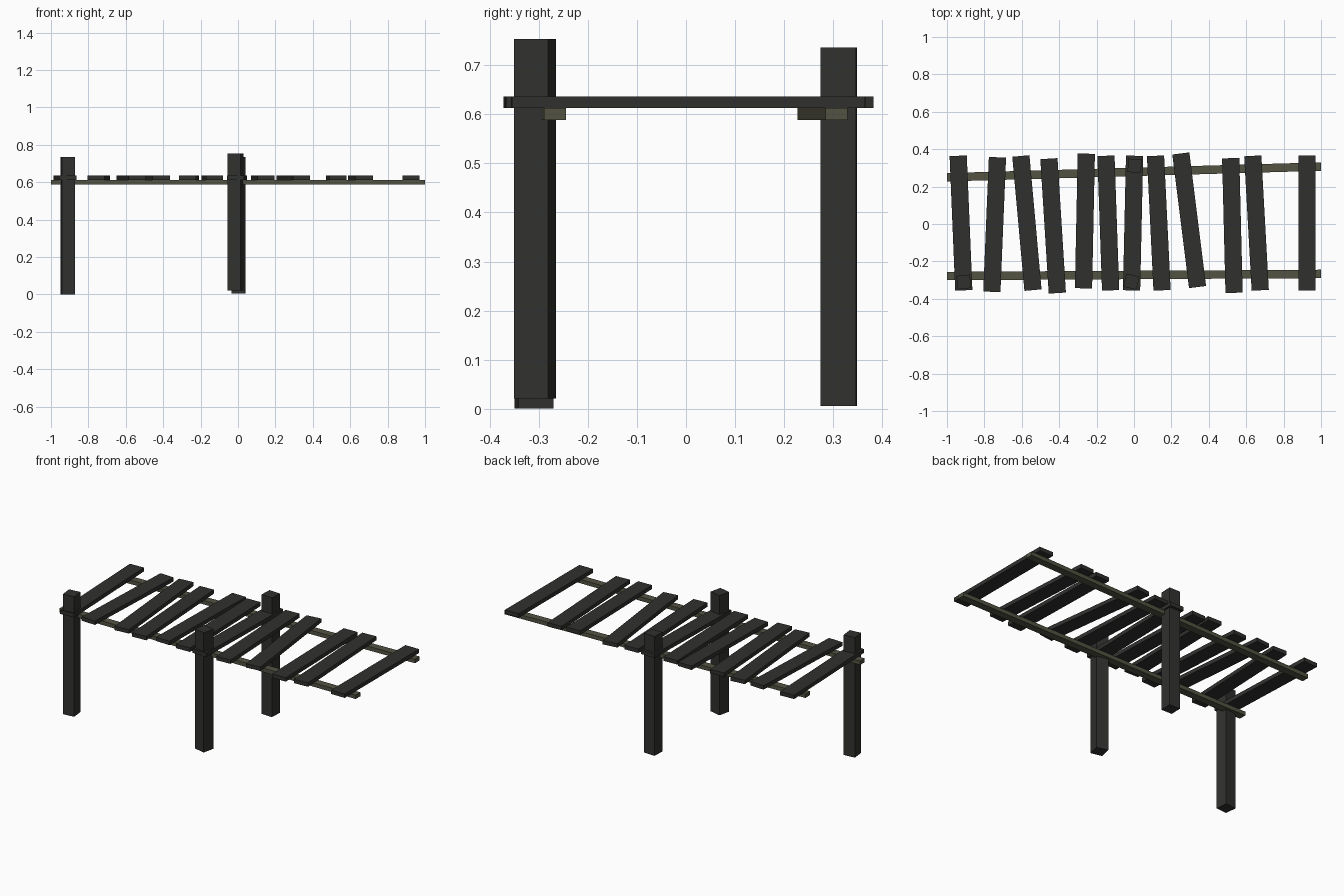
import bpy
import math

if "Cube" in bpy.data.objects:
    bpy.data.objects.remove(bpy.data.objects["Cube"])


def material(name, rgb):
    m = bpy.data.materials.new(name)
    m.diffuse_color = (*rgb, 1)
    m.use_nodes = True
    m.node_tree.nodes["Principled BSDF"].inputs["Base Color"].default_value = m.diffuse_color
    return m


DARK = material("dark_wood", (0.03, 0.03, 0.028))
OLIVE = material("mossy_wood", (0.085, 0.085, 0.055))


def box(name, centre, size, angle, mat):
    bpy.ops.mesh.primitive_cube_add(size=1, location=centre, rotation=(0, 0, angle))
    o = bpy.context.object
    o.name = name
    o.scale = size
    bpy.ops.object.transform_apply(location=False, rotation=False, scale=True)
    o.data.materials.append(mat)
    return o


# Crooked deck planks: (x at back end, x at front end, y of middle)
planks = [
    (-0.94, -0.91, 0.005), (-0.73, -0.76, -0.003), (-0.605, -0.54, 0.005),
    (-0.455, -0.41, -0.01), (-0.255, -0.27, 0.016), (-0.15, -0.125, 0.005),
    (0.003, -0.013, 0.005), (0.115, 0.15, 0.005), (0.25, 0.34, 0.02),
    (0.517, 0.535, -0.008), (0.635, 0.675, 0.005), (0.925, 0.925, 0.005),
]
for i, (xb, xf, y) in enumerate(planks, 1):
    box(f"plank_{i:02d}", ((xb + xf) / 2, y, 0.625), (0.092, 0.72, 0.024),
        math.atan2(xf - xb, 0.72), DARK)

# Long rails under the deck: (name, y at left end, y at right end)
for name, yl, yr in [("front_rail", -0.278, -0.267), ("back_rail", 0.25, 0.307)]:
    box(name, (0, (yl + yr) / 2, 0.601), (2.0, 0.045, 0.024),
        math.atan2(yr - yl, 2), OLIVE)

# Posts: (name, x, y, bottom, top, twist in degrees)
posts = [
    ("front_left_post", -0.91, -0.31, 0.0, 0.735, 6),
    ("front_middle_post", -0.014, -0.308, 0.021, 0.754, -13),
    ("back_middle_post", 0.003, 0.312, 0.005, 0.736, -2),
]
for name, x, y, z0, z1, twist in posts:
    box(name, (x, y, (z0 + z1) / 2), (0.072, 0.072, z1 - z0),
        math.radians(twist), DARK)
